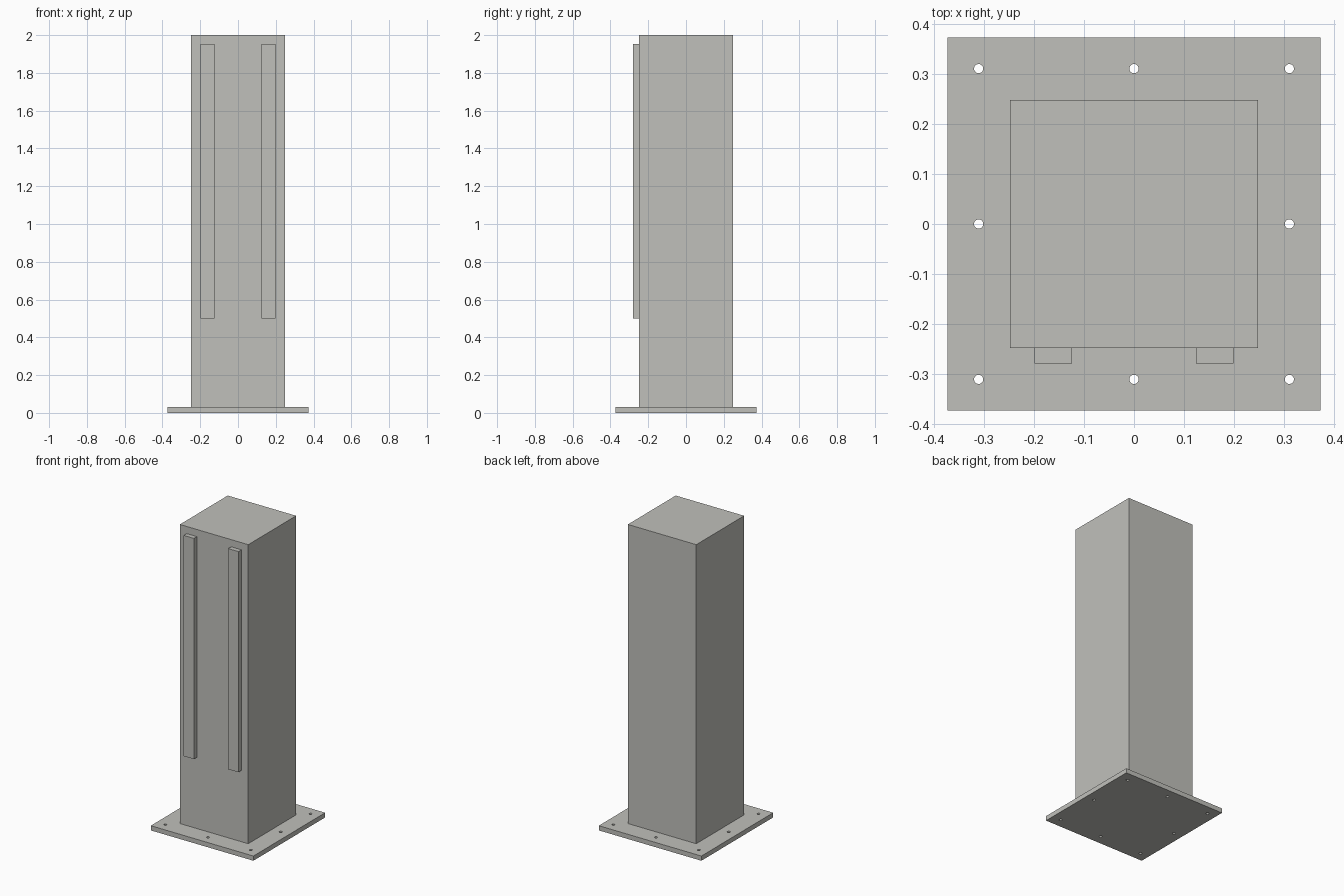
import bpy
import bmesh
from mathutils import Matrix, Vector

default = bpy.data.objects.get("Cube")
if default:
    bpy.data.objects.remove(default, do_unlink=True)

# Single painted-metal colour
metal = bpy.data.materials.new("light_grey_metal")
metal.use_nodes = True
colour = (0.527, 0.527, 0.497, 1)
metal.diffuse_color = colour
metal.node_tree.nodes["Principled BSDF"].inputs["Base Color"].default_value = colour

PLATE_HALF, PLATE_TOP = 0.3735, 0.031
COLUMN_HALF, HEIGHT = 0.249, 2.0
HOLE_OFFSET, HOLE_RADIUS = 0.3115, 0.0092


def make_object(name, bm):
    mesh = bpy.data.meshes.new(name)
    bm.to_mesh(mesh)
    bm.free()
    mesh.materials.append(metal)
    obj = bpy.data.objects.new(name, mesh)
    bpy.context.scene.collection.objects.link(obj)
    return obj


def box(name, low, high):
    low, high = Vector(low), Vector(high)
    bm = bmesh.new()
    bmesh.ops.create_cube(bm, size=1)
    bmesh.ops.scale(bm, vec=high - low, verts=bm.verts)
    bmesh.ops.translate(bm, vec=(low + high) / 2, verts=bm.verts)
    return make_object(name, bm)


# Base plate, drilled with bolt holes at the corners and edge midpoints
plate = box("base_plate", (-PLATE_HALF, -PLATE_HALF, 0), (PLATE_HALF, PLATE_HALF, PLATE_TOP))
drill = bmesh.new()
for i in (-1, 0, 1):
    for j in (-1, 0, 1):
        if i or j:
            place = Matrix.Translation((i * HOLE_OFFSET, j * HOLE_OFFSET, PLATE_TOP / 2))
            bmesh.ops.create_cone(drill, cap_ends=True, segments=32, radius1=HOLE_RADIUS,
                                  radius2=HOLE_RADIUS, depth=PLATE_TOP * 3, matrix=place)
cutter = make_object("bolt_hole_cutter", drill)
cutter.hide_render = True
cut = plate.modifiers.new("bolt_holes", 'BOOLEAN')
cut.operation = 'DIFFERENCE'
cut.solver = 'EXACT'
cut.object = cutter
bpy.ops.object.select_all(action='DESELECT')
bpy.context.view_layer.objects.active = plate
plate.select_set(True)
bpy.ops.object.modifier_apply(modifier=cut.name)
bpy.data.objects.remove(cutter, do_unlink=True)
bpy.ops.object.shade_smooth_by_angle()

# Square column
box("column", (-COLUMN_HALF, -COLUMN_HALF, PLATE_TOP), (COLUMN_HALF, COLUMN_HALF, HEIGHT))

# Pair of vertical rails on the front face
for side, x in (("left", 0.162), ("right", -0.162)):
    box(side + "_rail", (x - 0.0372, -0.28, 0.5), (x + 0.0372, -COLUMN_HALF, 1.953))
